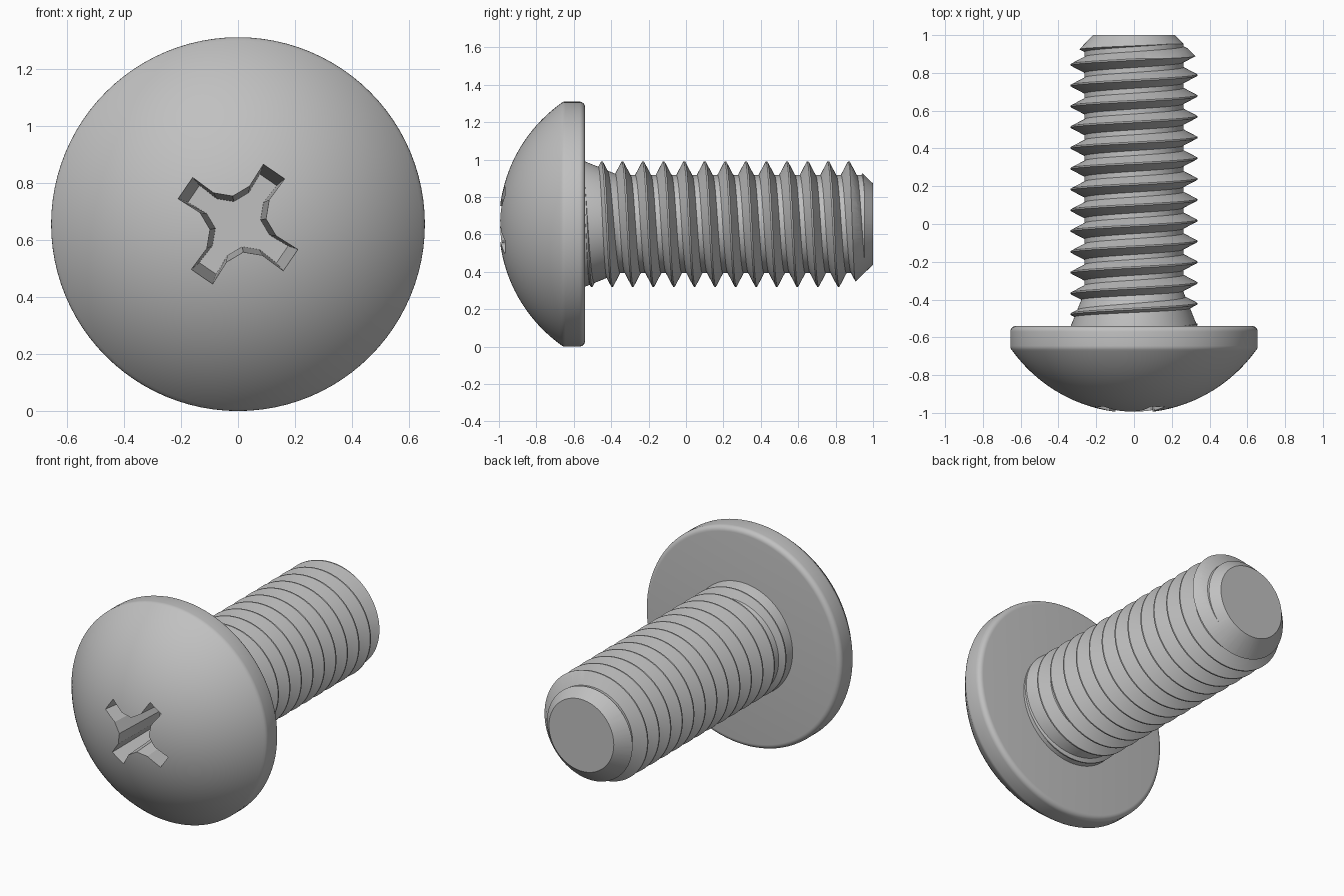
import bpy, bmesh
from math import pi, sin, cos, sqrt, radians

cube = bpy.data.objects.get("Cube")
if cube:
    bpy.data.objects.remove(cube, do_unlink=True)

AXIS_Z = 0.655       # height of the screw axis, which runs along y
HEAD_R = 0.655
SEAT_Y = -0.54       # underside of the head
PITCH, CREST_R, ROOT_R = 0.11, 0.335, 0.262
SEGMENTS = 96

steel = bpy.data.materials.new("grey_steel")
steel.use_nodes = True
steel.diffuse_color = (0.53, 0.53, 0.53, 1)
steel.node_tree.nodes["Principled BSDF"].inputs["Base Color"].default_value = steel.diffuse_color


def finish_mesh(name, bm):
    bmesh.ops.remove_doubles(bm, verts=bm.verts[:], dist=1e-5)
    holes = [e for e in bm.edges if e.is_boundary]
    if holes:
        bmesh.ops.holes_fill(bm, edges=holes, sides=0)
    bmesh.ops.recalc_face_normals(bm, faces=bm.faces[:])
    mesh = bpy.data.meshes.new(name)
    bm.to_mesh(mesh)
    bm.free()
    mesh.materials.append(steel)
    obj = bpy.data.objects.new(name, mesh)
    obj.location.z = AXIS_Z
    bpy.context.collection.objects.link(obj)
    return obj


def skin(name, columns):
    """Join neighbouring columns of points with quads."""
    bm = bmesh.new()
    cols = [[bm.verts.new(p) for p in col] for col in columns]
    for a, b in zip(cols, cols[1:]):
        for i in range(len(a) - 1):
            bm.faces.new((a[i], a[i + 1], b[i + 1], b[i]))
    return finish_mesh(name, bm)


def lathe(name, profile):
    """Revolve (radius, y) points around the screw axis."""
    turns = [2 * pi * j / SEGMENTS for j in range(SEGMENTS + 1)]
    return skin(name, [[(-r * cos(t), y, r * sin(t)) for r, y in profile] for t in turns])


def activate(obj):
    bpy.ops.object.select_all(action='DESELECT')
    obj.select_set(True)
    bpy.context.view_layer.objects.active = obj


def apply_boolean(obj, cutter, operation):
    mod = obj.modifiers.new("cut", 'BOOLEAN')
    mod.operation, mod.solver, mod.object = operation, 'EXACT', cutter
    activate(obj)
    bpy.ops.object.modifier_apply(modifier=mod.name)
    bpy.data.objects.remove(cutter, do_unlink=True)


def smooth(obj):
    activate(obj)
    bpy.ops.object.shade_smooth_by_angle(angle=radians(25))


# Domed head with a rounded rim
DOME_R, DOME_EDGE = 0.795, 0.64
profile = []
for i in range(25):
    r = DOME_EDGE * sin(i / 24 * pi / 2)
    profile.append((r, -1 + DOME_R - sqrt(DOME_R ** 2 - r * r)))
profile += [(0.649, -0.665), (0.654, -0.655), (HEAD_R, -0.645)]
FILLET = 0.03
for i in range(7):
    a = i / 6 * pi / 2
    profile.append((HEAD_R - FILLET + FILLET * cos(a), SEAT_Y - FILLET + FILLET * sin(a)))
profile.append((0, SEAT_Y))
head = lathe("head", profile)

# Tapered cross recess
mouth = ((0.23, -0.047), (0.23, 0.047), (0.135, 0.043), (0.072, 0.072), (0.043, 0.135))
floor = ((0.188, -0.036), (0.188, 0.036), (0.113, 0.031), (0.057, 0.057), (0.031, 0.113))


def cross_ring(points, y):
    ring = []
    for quarter in range(4):
        a = radians(55.6) + quarter * pi / 2
        ring += [(u * cos(a) - v * sin(a), y, u * sin(a) + v * cos(a)) for u, v in points]
    return ring + ring[:1]


recess = skin("recess_cutter", [cross_ring(mouth, -1.03), cross_ring(floor, -0.63)])
apply_boolean(head, recess, 'DIFFERENCE')
smooth(head)

# Helical thread on the shank
CREST_HALF, ROOT_HALF = 0.004, 0.013
CREST_Y = 0.843      # crest position at the start of a turn
Y_MIN, Y_MAX = -0.6, 1.1


def thread_radius(y, turn):
    d = (y - CREST_Y - PITCH * turn) % PITCH
    d = min(d, PITCH - d)
    f = (d - CREST_HALF) / (PITCH / 2 - ROOT_HALF - CREST_HALF)
    return CREST_R + (ROOT_R - CREST_R) * max(0, min(1, f))


offsets = (-CREST_HALF, CREST_HALF, PITCH / 2 - ROOT_HALF, PITCH / 2 + ROOT_HALF)
columns = []
for j in range(SEGMENTS + 1):
    turn = j / SEGMENTS
    col = []
    for k in range(-16, 5):
        for off in offsets:
            y = max(Y_MIN, min(Y_MAX, CREST_Y + PITCH * (k + turn) + off))
            r = thread_radius(y, turn)
            col.append((-r * cos(2 * pi * turn), y, r * sin(2 * pi * turn)))
    columns.append(col)
shank = skin("threaded_shank", columns)

# Chamfered tip
envelope = lathe("tip_envelope", [(0, -0.57), (0.45, -0.57), (0.45, 0.758), (0.217, 1), (0, 1)])
apply_boolean(shank, envelope, 'INTERSECT')
smooth(shank)

# Cone under the head where the thread runs out
neck = lathe("neck", [(0, -0.56), (0.335, -0.56), (0.335, SEAT_Y), (0.258, -0.35), (0, -0.35)])
smooth(neck)
